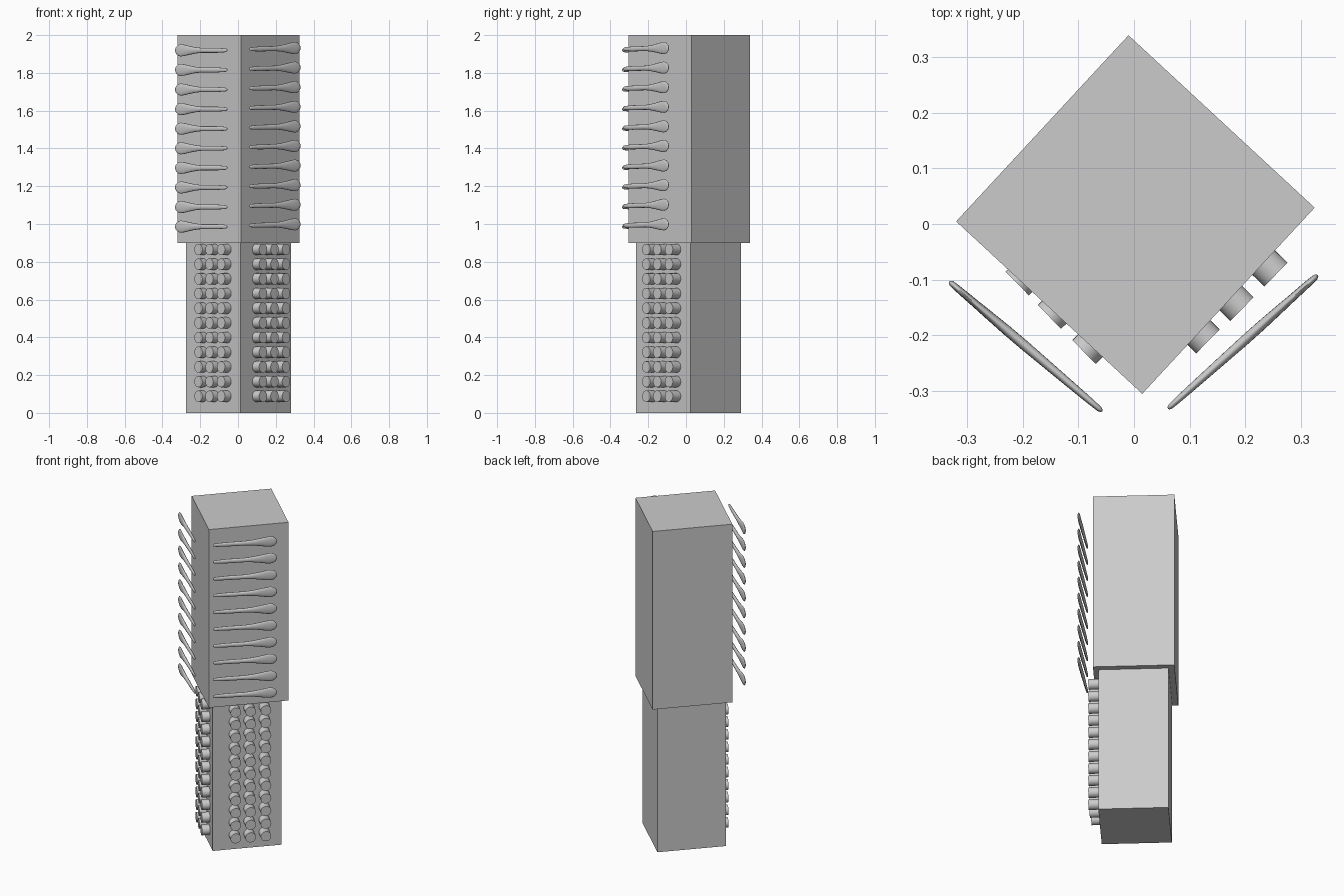
import bpy, bmesh, math
from mathutils import Vector, Matrix

if "Cube" in bpy.data.objects:
    bpy.data.objects.remove(bpy.data.objects["Cube"])

grey = bpy.data.materials.new("plain grey")
grey.diffuse_color = (0.6, 0.6, 0.6, 1)
grey.use_nodes = True
grey.node_tree.nodes["Principled BSDF"].inputs["Base Color"].default_value = grey.diffuse_color


def make_mesh(name, bm, smooth_angle=None):
    bmesh.ops.recalc_face_normals(bm, faces=bm.faces)
    if smooth_angle:
        for f in bm.faces:
            f.smooth = True
        for e in bm.edges:
            e.smooth = len(e.link_faces) == 2 and e.calc_face_angle() < smooth_angle
    me = bpy.data.meshes.new(name)
    bm.to_mesh(me)
    bm.free()
    me.materials.append(grey)
    return me


def place(name, me, matrix):
    ob = bpy.data.objects.new(name, me)
    bpy.context.collection.objects.link(ob)
    ob.matrix_world = matrix
    return ob


def frame(x_axis, origin):
    """Matrix with local x along x_axis and local z close to world up."""
    x = Vector(x_axis).normalized()
    y = Vector((0, 0, 1)).cross(x).normalized()
    z = x.cross(y)
    m = Matrix((x, y, z)).transposed().to_4x4()
    m.translation = origin
    return m


# Two stacked square blocks, turned corner to the front
def block(name, size, z0, z1, cx, cy):
    bm = bmesh.new()
    bmesh.ops.create_cube(bm, size=1, matrix=Matrix.Diagonal((size, size, z1 - z0, 1)))
    place(name, make_mesh(name, bm),
          Matrix.Translation((cx, cy, (z0 + z1) / 2)) @ Matrix.Rotation(math.radians(47.2), 4, 'Z'))


block("lower_block", 0.393, 0, 0.9, 0.0025, 0.0125)
block("upper_block", 0.456, 0.9, 2, 0.0025, 0.017)

# Round pegs: local x points outward, outer end at the origin
PEG_R, PEG_LEN = 0.03, 0.06
bm = bmesh.new()
bmesh.ops.create_cone(bm, cap_ends=True, segments=28, radius1=PEG_R, radius2=PEG_R, depth=PEG_LEN,
                      matrix=Matrix.Translation((-PEG_LEN / 2, 0, 0)) @ Matrix.Rotation(math.pi / 2, 4, 'Y'))
peg = make_mesh("peg", bm, math.radians(40))

peg_columns = {
    "left": ((-0.71, -0.70, 0), [(-0.21, -0.107), (-0.152, -0.167), (-0.09, -0.23)]),
    "right": ((0.71, -0.70, 0), [(0.133, -0.211), (0.194, -0.153), (0.255, -0.091)]),
}
for side, (axis, ends) in peg_columns.items():
    for c, (x, y) in enumerate(ends):
        for r in range(11):
            place(f"{side}_peg_{c}_{r}", peg, frame(axis, (x, y, 0.088 + 0.0777 * r)))

# Spoon-shaped paddle: (position along length, half width, half thickness)
LENGTH = 0.361
profile = [(0.004, 0.005, 0.003), (0.02, 0.009, 0.005), (0.08, 0.011, 0.006), (0.2, 0.013, 0.007),
           (0.35, 0.013, 0.008), (0.5, 0.013, 0.009), (0.62, 0.017, 0.009), (0.74, 0.024, 0.008),
           (0.83, 0.030, 0.007), (0.9, 0.032, 0.0065), (0.95, 0.028, 0.006), (0.985, 0.017, 0.005),
           (0.996, 0.009, 0.003)]
SIDES = 16
bm = bmesh.new()
rings = []
for t, w, h in profile:
    rings.append([bm.verts.new((t * LENGTH, h * math.cos(a), w * math.sin(a)))
                  for a in (2 * math.pi * i / SIDES for i in range(SIDES))])
for a, b in zip(rings, rings[1:]):
    for i in range(SIDES):
        j = (i + 1) % SIDES
        bm.faces.new((a[i], a[j], b[j], b[i]))
for ring, x in ((rings[0], 0), (rings[-1], LENGTH)):
    tip = bm.verts.new((x, 0, 0))
    for i in range(SIDES):
        bm.faces.new((ring[i], ring[(i + 1) % SIDES], tip))
paddle = make_mesh("paddle", bm, math.radians(80))

# Rows of paddles floating in front of both front faces
paddle_rows = {
    "left": ((-0.057, -0.337), (-0.33, -0.105), 0.986, 0.986),
    "right": ((0.061, -0.332), (0.33, -0.092), 0.992, 0.999),
}
for side, (tail, head, z_tail, z_head) in paddle_rows.items():
    for r in range(10):
        dz = 0.1037 * r
        start = Vector((*tail, z_tail + dz))
        end = Vector((*head, z_head + dz))
        place(f"{side}_paddle_{r}", paddle, frame(end - start, start))
